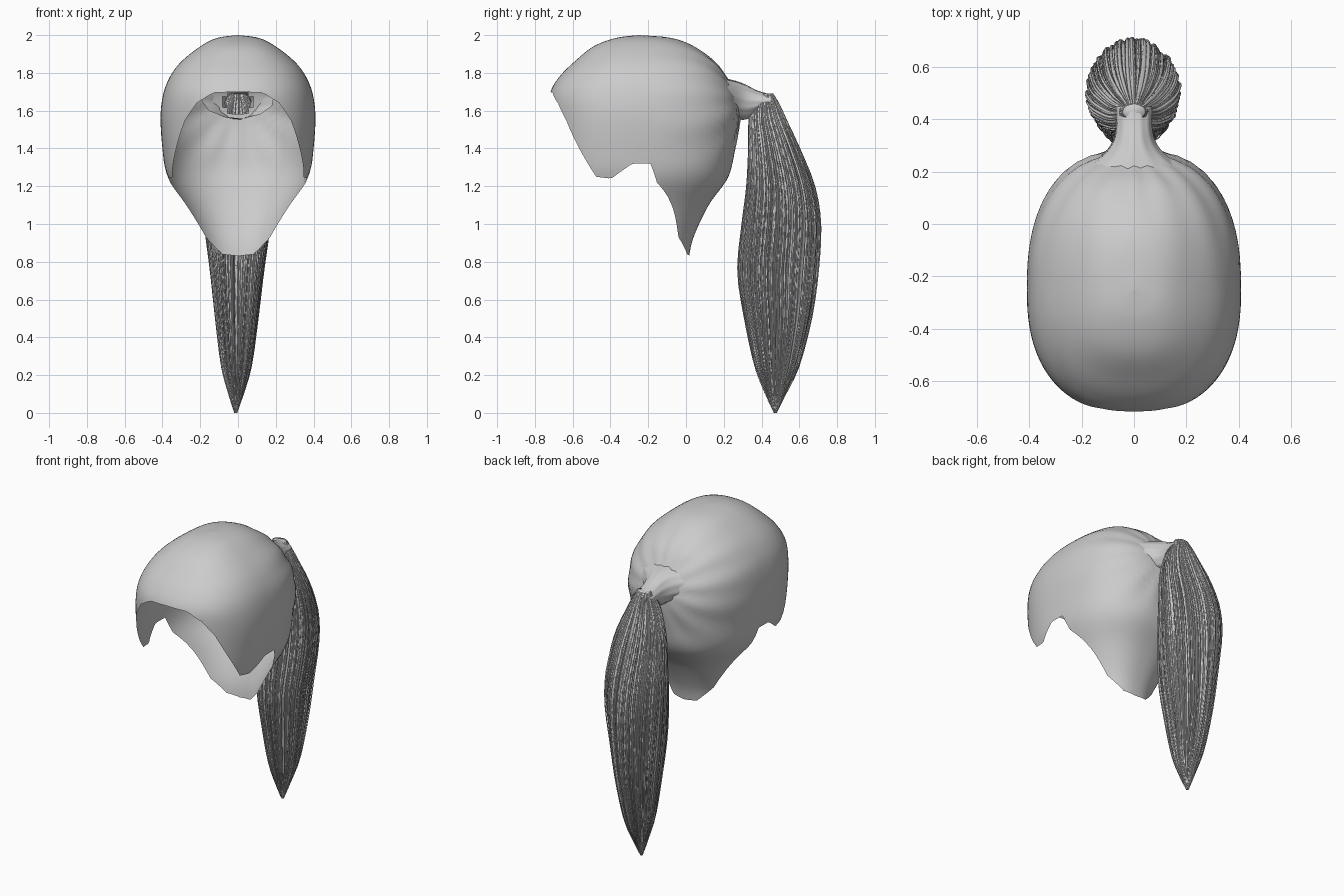
import bpy
import bmesh
import math
import random
from mathutils import Vector

random.seed(4)

default_cube = bpy.data.objects.get("Cube")
if default_cube:
    bpy.data.objects.remove(default_cube, do_unlink=True)

# One plain grey for all the hair
grey = bpy.data.materials.new("hair grey")
grey.use_nodes = True
grey.diffuse_color = (0.6, 0.6, 0.6, 1)
shader = next(n for n in grey.node_tree.nodes if n.type == "BSDF_PRINCIPLED")
shader.inputs["Base Color"].default_value = grey.diffuse_color
shader.inputs["Roughness"].default_value = 0.7


def finish(bm, name):
    """Turn a bmesh into a smooth shaded object."""
    bmesh.ops.remove_doubles(bm, verts=bm.verts, dist=0.0005)
    bmesh.ops.recalc_face_normals(bm, faces=bm.faces)
    mesh = bpy.data.meshes.new(name)
    bm.to_mesh(mesh)
    bm.free()
    mesh.materials.append(grey)
    mesh.shade_smooth()
    obj = bpy.data.objects.new(name, mesh)
    bpy.context.collection.objects.link(obj)
    return obj


def spline(rows, t):
    """Smooth curve through the rows, t from 0 to 1."""
    last = len(rows) - 1
    s = min(max(t, 0), 1) * last
    i = min(int(s), last - 1)
    f = s - i
    quad = [rows[min(max(i + k, 0), last)] for k in (-1, 0, 1, 2)]
    result = []
    for a, b, c, d in zip(*quad):
        m, n = (c - a) / 2, (d - b) / 2
        result.append(b + f * (m + f * (3 * (c - b) - 2 * m - n
                                        + f * (2 * (b - c) + m + n))))
    return result


def lerp_table(table, x):
    for (x0, y0), (x1, y1) in zip(table, table[1:]):
        if x <= x1:
            return y0 + (y1 - y0) * (x - x0) / (x1 - x0)
    return table[-1][1]


def loft(bm, rings, closed=True):
    """Skin a list of equally long point rings."""
    loops = [[bm.verts.new(p) for p in ring] for ring in rings]
    count = len(loops[0])
    for low, high in zip(loops, loops[1:]):
        for j in range(count if closed else count - 1):
            k = (j + 1) % count
            bm.faces.new((low[j], low[k], high[k], high[j]))
    return loops


# Scalp shell: height, half width, reach forward, reach backward
CAP_Y = -0.25
CAP = [
    (2.0, 0, 0, 0), (1.985, .11, .12, .17), (1.94, .2, .24, .29),
    (1.86, .3, .34, .4), (1.78, .36, .42, .46), (1.69, .395, .47, .51),
    (1.57, .41, .475, .535), (1.4, .4, .47, .51), (1.25, .375, .46, .475),
    (1.1, .295, .42, .37), (.93, .22, .4, .29), (.82, .2, .4, .265),
]
# Hairline: degrees from the front, height
HAIRLINE = [
    (0, 1.7), (16, 1.695), (27, 1.64), (36, 1.55), (46, 1.4), (57, 1.25),
    (68, 1.24), (85, 1.32), (99, 1.32), (105, 1.22), (116, 1.15),
    (125, 1.08), (141, .93), (162, .84), (180, .83),
]


def cap_point(angle, t):
    z, width, front, back = spline(CAP, t)
    sx, cy = math.sin(angle), math.cos(angle)
    reach = max(front if cy > 0 else back, 1e-5)
    width = max(width, 1e-5)
    power = 2.4
    r = (abs(sx / width) ** power + abs(cy / reach) ** power) ** (-1 / power)
    # Shallow combed grooves that converge on the tie
    y = CAP_Y - r * cy
    if z > 1.25 and y > CAP_Y:
        fade = min(1, (z - 1.25) * 5) * min(1, (y - CAP_Y) * 2)
        r += 0.005 * fade * math.sin(13 * math.atan2(z - 1.66, abs(r * sx)))
    return Vector((r * sx, CAP_Y - r * cy, z))


def hairline_t(angle):
    degrees = abs(math.degrees(angle))
    goal = lerp_table(HAIRLINE, degrees)
    low, high = 0, 1
    for _ in range(24):
        mid = (low + high) / 2
        if spline(CAP, mid)[0] > goal:
            low = mid
        else:
            high = mid
    return low


COLUMNS, ROWS = 120, 44
columns = []
for c in range(COLUMNS):
    angle = math.tau * c / COLUMNS - math.pi
    edge = hairline_t(angle)
    columns.append([cap_point(angle, edge * r / ROWS) for r in range(ROWS + 1)])
bm = bmesh.new()
loft(bm, list(zip(*columns)))
# Opening behind the tie
hole = []
for face in bm.faces:
    p = face.calc_center_median()
    if p.y > 0.2 and (p.x / 0.075) ** 2 + ((p.z - 1.645) / 0.075) ** 2 < 1:
        hole.append(face)
bmesh.ops.delete(bm, geom=hole, context="FACES")
finish(bm, "scalp_hair")

# Gathered neck: y, centre height, half width, half height
NECK = [
    (.21, 1.665, .19, .105), (.27, 1.655, .115, .1), (.32, 1.645, .08, .09),
    (.38, 1.645, .068, .06), (.45, 1.645, .068, .04),
]
rings = []
for i in range(17):
    y, zc, rx, rz = spline(NECK, i / 16)
    ring = []
    for j in range(48):
        a = math.tau * j / 48
        ripple = 1 + 0.02 * math.sin(12 * a)
        ring.append((rx * ripple * math.cos(a), y, zc + rz * ripple * math.sin(a)))
    rings.append(ring)
bm = bmesh.new()
loft(bm, rings)
finish(bm, "gathered_neck")

# Ponytail: height, front y, back y, half width
TAIL = [
    (1.69, .4, .46, .045), (1.63, .355, .495, .075), (1.55, .337, .53, .11),
    (1.4, .335, .6, .16), (1.2, .325, .68, .18), (1.0, .3, .712, .172),
    (.75, .277, .7, .14), (.5, .312, .665, .112), (.25, .365, .6, .08),
    (.1, .42, .53, .04), (0, .465, .48, .008),
]


def tail_point(angle, t, scale=1.0):
    z, front, back, width = spline(TAIL, t)
    x = width * scale * math.cos(angle) - 0.012 * t * t
    y = (front + back) / 2 + (back - front) / 2 * scale * math.sin(angle)
    return Vector((x, y, max(z, 0)))


# Ridged inner body of the ponytail
rings = []
for i in range(41):
    t = i / 40
    ring = []
    for j in range(96):
        a = math.tau * j / 96
        ridge = 0.93 + 0.025 * math.sin(24 * a) - 0.28 * max(0, t - 0.6)
        ring.append(tail_point(a, t, ridge))
    rings.append(ring)
bm = bmesh.new()
ends = loft(bm, rings)
bm.faces.new(ends[0])
bm.faces.new(ends[-1])
finish(bm, "ponytail_body")

# Loose locks laid over the body, each a tapering three-sided strip
bm = bmesh.new()
STEPS = 26
for s in range(150):
    base = math.tau * (s + random.uniform(-0.4, 0.4)) / 150
    scale = random.uniform(0.94, 1.01)
    end = random.uniform(0.82, 0.97) if s % 5 else 1.0
    drift = random.uniform(-0.12, 0.12)
    wide = random.uniform(0.004, 0.009)
    rings = []
    for i in range(STEPS + 1):
        t = end * i / STEPS
        a = base + drift * t
        p = tail_point(a, t, scale)
        side = tail_point(a + 0.02, t, scale) - p
        side = side.normalized() if side.length > 0 else Vector((1, 0, 0))
        out = Vector((side.y, -side.x, 0))
        w = wide * min(1, 0.4 + 3 * t) * (1 - (i / STEPS) ** 4) + 0.0006
        rings.append([p - side * w, p + out * w * 0.6, p + side * w])
    loft(bm, rings)
finish(bm, "ponytail_locks")
